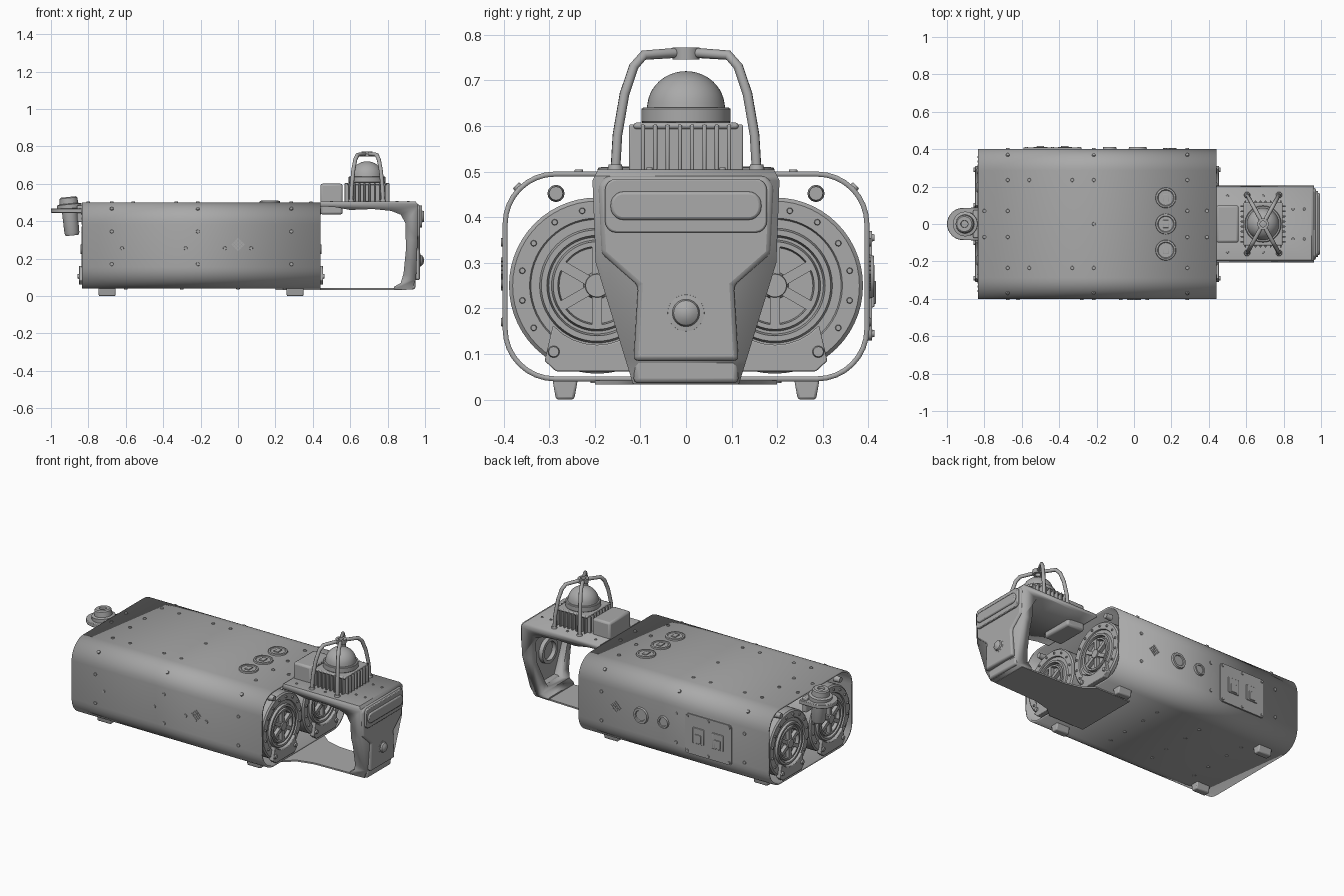
import bpy, bmesh, math
from math import sin, cos, pi, radians
from mathutils import Vector, Matrix

if "Cube" in bpy.data.objects:
    bpy.data.objects.remove(bpy.data.objects["Cube"])

grey = bpy.data.materials.new("plain grey")
grey.use_nodes = True
grey.diffuse_color = (0.4, 0.4, 0.4, 1)
grey.node_tree.nodes["Principled BSDF"].inputs["Base Color"].default_value = (0.4, 0.4, 0.4, 1)


def finish(name, bm, bevel=0):
    bmesh.ops.recalc_face_normals(bm, faces=bm.faces)
    me = bpy.data.meshes.new(name)
    bm.to_mesh(me)
    bm.free()
    me.materials.append(grey)
    ob = bpy.data.objects.new(name, me)
    bpy.context.collection.objects.link(ob)
    bpy.ops.object.select_all(action="DESELECT")
    ob.select_set(True)
    bpy.context.view_layer.objects.active = ob
    bpy.ops.object.shade_smooth_by_angle(angle=radians(32))
    if bevel:
        m = ob.modifiers.new("bevel", "BEVEL")
        m.width, m.segments, m.limit_method = bevel, 2, "ANGLE"
    return ob


def prism(name, pts, axis, a, b, bevel=0, caps=True):
    """Profile in the plane across the axis, extruded from a to b."""
    put = {"x": lambda p, t: (t, *p), "y": lambda p, t: (p[0], t, p[1]),
           "z": lambda p, t: (*p, t)}[axis]
    bm = bmesh.new()
    lo = [bm.verts.new(put(p, a)) for p in pts]
    hi = [bm.verts.new(put(p, b)) for p in pts]
    for i in range(len(pts)):
        bm.faces.new((lo[i - 1], lo[i], hi[i], hi[i - 1]))
    if caps:
        bm.faces.new(lo)
        bm.faces.new(hi)
    return finish(name, bm, bevel)


def mirrored(half):
    return half + [(-u, v) for u, v in reversed(half)]


def rounded(u, v, w, h, r, n=8):
    return [(u + sx * (w / 2 - r) + r * cos(a), v + sy * (h / 2 - r) + r * sin(a))
            for q, (sx, sy) in enumerate([(1, 1), (-1, 1), (-1, -1), (1, -1)])
            for a in [(q + k / n) * pi / 2 for k in range(n + 1)]]


def box(name, loc, size, bevel=0, rot=Matrix()):
    bm = bmesh.new()
    bmesh.ops.create_cube(bm, size=1, matrix=Matrix.Translation(loc) @ rot @ Matrix.Diagonal((*size, 1)))
    return finish(name, bm, bevel)


def lathe(name, prof, loc, axis=(0, 0, 1), steps=40):
    bm = bmesh.new()
    vs = [bm.verts.new((r, 0, h)) for r, h in prof]
    es = [bm.edges.new(p) for p in zip(vs, vs[1:])]
    bmesh.ops.spin(bm, geom=vs + es, cent=(0, 0, 0), axis=(0, 0, 1), angle=2 * pi, steps=steps)
    bmesh.ops.remove_doubles(bm, verts=bm.verts, dist=1e-5)
    bm.transform(Matrix.Translation(loc) @ Vector(axis).to_track_quat("Z", "Y").to_matrix().to_4x4())
    return finish(name, bm)


def studs(name, spots, r=0.011, h=0.008, n=12):
    """Many small screw heads in one object; spots are (place, direction)."""
    bm = bmesh.new()
    for loc, d in spots:
        q = Vector(d).to_track_quat("Z", "Y").to_matrix().to_4x4()
        bmesh.ops.create_cone(bm, cap_ends=True, segments=n, radius1=r, radius2=r * 0.8, depth=h,
                              matrix=Matrix.Translation(loc) @ q)
    return finish(name, bm)


def cut(ob, cutter, op):
    m = ob.modifiers.new("cut", "BOOLEAN")
    m.object, m.operation, m.solver = cutter, op, "EXACT"
    bpy.context.view_layer.objects.active = ob
    bpy.ops.object.modifier_apply(modifier="cut")
    bpy.data.objects.remove(cutter)


# Hull sleeve, open at both ends
hull = prism("hull_sleeve", rounded(0, 0.27, 0.804, 0.46, 0.115), "x", -0.835, 0.44, caps=False)
sol = hull.modifiers.new("wall", "SOLIDIFY")
sol.thickness, sol.offset = 0.011, -1

# Motors: two long drums with a detailed face at each end
face = [(0, 0.012), (0.025, 0.012), (0.03, -0.016), (0.083, -0.016), (0.086, 0.004), (0.096, 0.004),
        (0.1, -0.012), (0.106, -0.012), (0.11, 0.006), (0.122, 0.006), (0.126, -0.008), (0.145, -0.008),
        (0.148, 0), (0.185, 0), (0.193, -0.008), (0.193, -0.65)]
for end, ex in (("front", 1), ("rear", -1)):
    fx = 0.435 if ex > 0 else -0.83
    for side, sy in (("left", 1), ("right", -1)):
        c = Vector((fx, sy * 0.195, 0.25))
        lathe(f"{end}_{side}_motor", face, c, (ex, 0, 0), 56)
        ring = []
        for k in range(16):
            a = (k + 0.5) * pi / 8
            ring.append((c + Vector((ex * 0.003, 0.167 * cos(a), 0.167 * sin(a))), (ex, 0, 0)))
        studs(f"{end}_{side}_motor_screws", ring, 0.007)
        for k in range(6):
            a = k * pi / 3 + pi / 6
            box(f"{end}_{side}_hub_spoke", c + Vector((-ex * 0.006, 0.055 * cos(a), 0.055 * sin(a))),
                (0.024, 0.064, 0.022), rot=Matrix.Rotation(a, 4, "X"))
        # Clamp plate at the foot of each motor face
        arc = [(sy * 0.195 + 0.13 * cos(a), 0.25 + 0.13 * sin(a))
               for a in [radians(t) for t in range(222, 319, 12)]]
        prism(f"{end}_{side}_clamp", [(sy * 0.195 + 0.115, 0.085), (sy * 0.195 + 0.09, 0.062),
              (sy * 0.195 - 0.09, 0.062), (sy * 0.195 - 0.115, 0.085)] + arc,
              "x", fx - ex * 0.01, fx + ex * 0.02, 0.003)
        studs(f"{end}_{side}_clamp_screws", [((fx + ex * 0.022, sy * 0.195 + d, 0.105), (ex, 0, 0))
              for d in (-0.095, 0.095)], 0.014, 0.012)
        studs(f"{end}_{side}_corner_bolt", [((fx - ex * 0.01, sy * 0.285, 0.452), (ex, 0, 0))], 0.019, 0.04)

# Feet
for x in (-0.7, 0.305):
    for y in (-0.265, 0.265):
        prism("foot", mirrored([(0.028, 0.045), (0.02, 0)]), "x", -0.045, 0.045, 0.006).location = (x, y, 0)

# Hull screws on top, corners, sides and underside
spots = []
for s in (-1, 1):
    for x in (-0.675, -0.215, 0.285):
        spots += [((x, s * 0.37, 0.467), (0, s, 1)), ((x, s * 0.402, 0.345), (0, s, 0)),
                  ((x, s * 0.402, 0.17), (0, s, 0)), ((x, s * 0.235, 0.5), (0, 0, 1))]
    spots += [((x, s * 0.235, 0.5), (0, 0, 1)) for x in (-0.56, -0.33)]
    spots += [((x, s * 0.07, 0.5), (0, 0, 1)) for x in (-0.8, -0.675, 0.285, 0.39)]
    spots += [((x, -0.402, 0.255 + abs(x) * 0.0), (0, -1, 0)) for x in (s * 0.07, -0.45 + s * 0.17)]
    spots += [((x, s * y, 0.04), (0, 0, -1)) for x in (-0.6, -0.3, 0, 0.25) for y in (0.08, 0.2)]
spots.append(((-0.215, 0, 0.5), (0, 0, 1)))
studs("hull_screws", spots)

# Round ports on top, each with a small key
for y in (-0.14, 0, 0.14):
    lathe("top_port", [(0, 0.006), (0.04, 0.006), (0.044, 0.01), (0.053, 0.008), (0.056, -0.005)], (0.17, y, 0.5))
    box("top_port_key", (0.17, y, 0.507), (0.03, 0.042, 0.008), 0.002)

# Diamond vents on both sides
for x, s in ((0, -1), (0.19, 1)):
    for i in range(4):
        for j in range(4):
            box("vent_diamond", (x + (i - j) * 0.0095, s * 0.402, 0.275 + (i + j - 3) * 0.0095),
                (0.011, 0.006, 0.011), rot=Matrix.Rotation(pi / 4, 4, "Y"))

# Left side service panel and sockets
prism("service_panel", rounded(-0.435, 0.25, 0.31, 0.24, 0.015, 3), "y", 0.395, 0.408)
for x in (-0.5, -0.37):
    box("panel_latch_frame", (x, 0.408, 0.25), (0.075, 0.01, 0.095), 0.003)
    box("panel_latch", (x, 0.413, 0.235), (0.04, 0.008, 0.05), 0.002)
studs("panel_screws", [((x, 0.409, z), (0, 1, 0)) for x in (-0.575, -0.435, -0.295) for z in (0.145, 0.355)], 0.009)
for x, r in ((0.02, 0.05), (-0.13, 0.038)):
    lathe("side_socket", [(0, 0.004), (r * 0.6, 0.004), (r * 0.65, 0.01), (r * 0.9, 0.01), (r, -0.004)],
          (x, 0.402, 0.27), (0, 1, 0))

# Nose frame: hooked side profile trimmed to a shield outline, hollow behind
hook = [(0.44, 0.505), (0.95, 0.505), (0.962, 0.49), (0.962, 0.35), (0.952, 0.09), (0.93, 0.035),
        (0.835, 0.035), (0.835, 0.05), (0.87, 0.07), (0.885, 0.12), (0.898, 0.25), (0.895, 0.39),
        (0.87, 0.435), (0.82, 0.455), (0.72, 0.465), (0.6, 0.46), (0.52, 0.475), (0.44, 0.48)]
nose = prism("nose_frame", hook, "y", -0.25, 0.25)
shield = mirrored([(0.115, 0.03), (0.198, 0.3), (0.205, 0.48), (0.19, 0.51)])
cut(nose, prism("trim", shield, "x", 0.4, 1.1), "INTERSECT")
cut(nose, prism("hollow", mirrored([(0.07, 0.09), (0.15, 0.27), (0.16, 0.39), (0.13, 0.435)]),
                "x", 0.8, 0.935), "DIFFERENCE")
bpy.context.view_layer.objects.active = nose
lathe("nose_inner_ring", [(0.055, 0), (0.055, 0.03), (0.075, 0.03), (0.075, 0)], (0.94, 0, 0.27), (-1, 0, 0))

# Raised front face, lamp bar and round lamp
prism("nose_face", mirrored([(0.115, 0.085), (0.105, 0.25), (0.185, 0.32), (0.192, 0.47), (0.175, 0.49)]),
      "x", 0.94, 0.973, 0.01)
prism("nose_chin", mirrored([(0.115, 0.036), (0.113, 0.095)]), "x", 0.9, 0.948, 0.01)
prism("lamp_bar_frame", rounded(0, 0.425, 0.355, 0.118, 0.025, 4), "x", 0.96, 0.985, 0.004)
prism("lamp_bar_lens", rounded(0, 0.425, 0.33, 0.062, 0.028, 5), "x", 0.98, 0.995, 0.006)
lathe("nose_lamp", [(0.042, -0.01), (0.04, 0.003), (0.03, 0.004), (0.027, 0.013), (0.016, 0.021), (0, 0.024)],
      (0.971, 0, 0.19), (1, 0, 0))

# Tongue under the nose
prism("bottom_tongue", [(0.2, -0.2), (0.44, -0.2), (0.5, -0.15), (0.6, -0.125), (0.9, -0.115), (0.9, 0.115),
                        (0.6, 0.125), (0.5, 0.15), (0.44, 0.2), (0.2, 0.2)], "z", 0.033, 0.042)
studs("nose_screws", [((x, s * y, 0.505), (0, 0, 1)) for s in (-1, 1)
                      for x, y in ((0.5, 0.15), (0.85, 0.08), (0.91, 0.08), (0.69, 0.15))], 0.008)

# Rear box, finned dome base and dome
box("rear_box", (0.5, 0, 0.518), (0.12, 0.2, 0.165), 0.012)
box("dome_base", (0.69, 0, 0.55), (0.18, 0.2, 0.1), 0.012)
box("dome_base_cap", (0.69, 0, 0.6), (0.21, 0.23, 0.014), 0.006)
for k in range(8):
    d = (k - 3.5) * 0.027
    box("cooling_fin", (0.69 + d, 0, 0.553), (0.009, 0.25, 0.1), 0.003)
    box("cooling_fin", (0.69, d, 0.553), (0.24, 0.009, 0.1), 0.003)
dome = [(0.093, -0.035), (0.098, -0.03), (0.098, -0.003), (0.094, 0), (0.086, 0)]
dome += [(0.085 * cos(a), 0.08 * sin(a)) for a in [k * pi / 24 for k in range(1, 12)]] + [(0, 0.08)]
lathe("dome", dome, (0.69, 0, 0.64))

# Protective cage: four bent legs meeting in a ring
leg = [(1, 0.5), (0.97, 0.58), (0.87, 0.67), (0.74, 0.73), (0.6, 0.755), (0.15, 0.76)]
for sx in (-1, 1):
    for sy in (-1, 1):
        cu = bpy.data.curves.new("cage_leg", "CURVE")
        cu.dimensions, cu.bevel_depth, cu.bevel_resolution, cu.use_fill_caps = "3D", 0.011, 2, True
        sp = cu.splines.new("POLY")
        sp.points.add(len(leg) - 1)
        for p, (t, z) in zip(sp.points, leg):
            p.co = (0.69 + sx * 0.085 * t, sy * 0.155 * t, z, 1)
        cu.materials.append(grey)
        bpy.context.collection.objects.link(bpy.data.objects.new("cage_leg", cu))
        studs("cage_foot", [((0.69 + sx * 0.085, sy * 0.155, 0.508), (0, 0, 1))], 0.018, 0.014)
lathe("cage_ring", [(0.016, -0.014), (0.03, -0.014), (0.03, 0.012), (0.016, 0.012), (0.016, -0.014)], (0.69, 0, 0.76))

# Tail bracket with a slightly tilted beacon
outline = [(-0.82, 0.088)] + [(-0.914 + 0.086 * cos(a), 0.086 * sin(a))
                              for a in [pi / 2 + k * pi / 16 for k in range(17)]] + [(-0.82, -0.088)]
prism("tail_bracket", outline, "z", 0.445, 0.468, 0.003)
lathe("tail_beacon", [(0, -0.135), (0.034, -0.135), (0.04, -0.12), (0.042, 0), (0.066, 0.01), (0.066, 0.032),
                      (0.05, 0.036), (0.047, 0.066), (0.04, 0.072), (0.02, 0.072), (0.018, 0.06), (0, 0.06)],
      (-0.9, 0, 0.458), (-0.1, 0, 1))
box("tail_mount", (-0.845, 0, 0.44), (0.03, 0.15, 0.09), 0.006)
